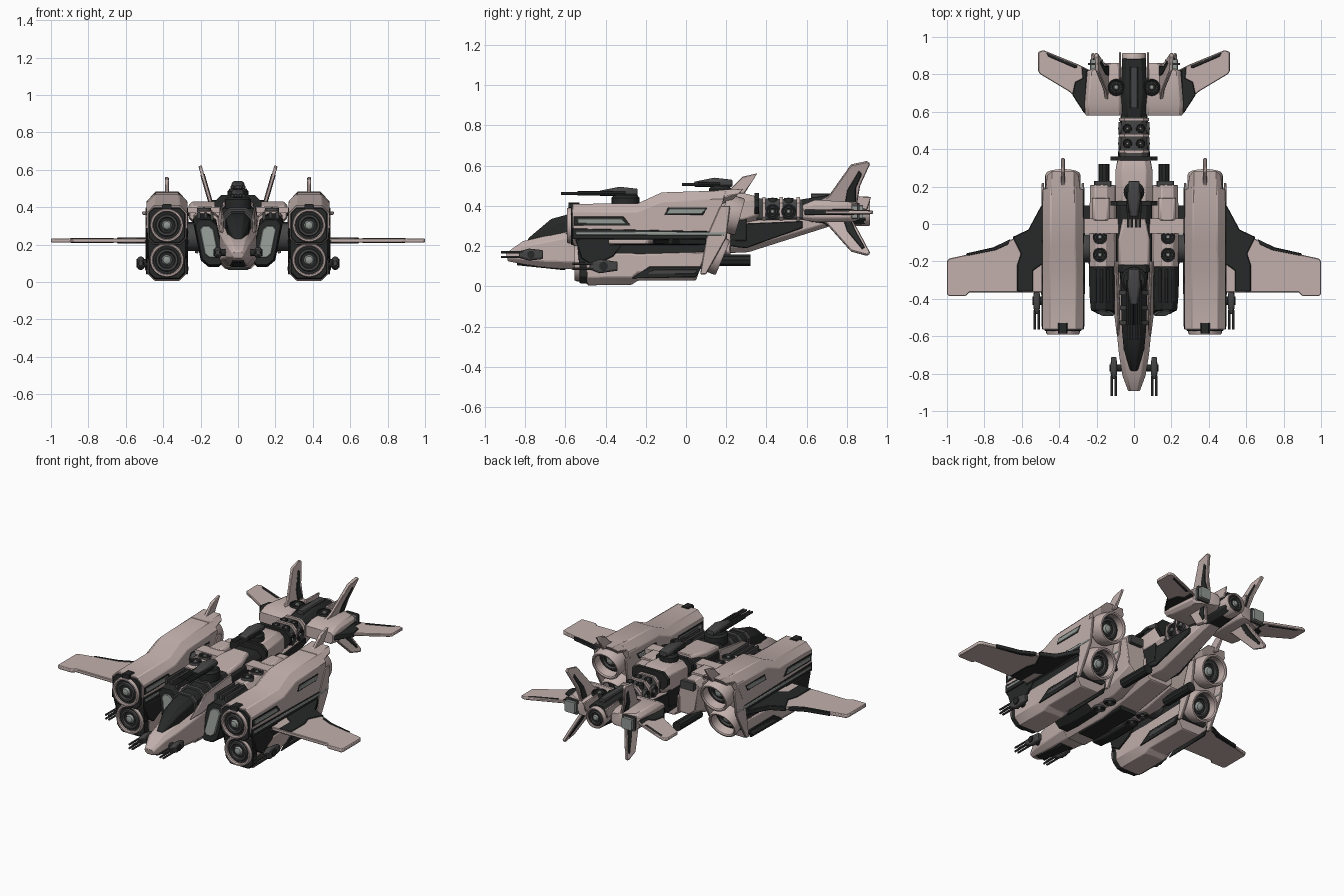
import bpy, bmesh, math
from mathutils import Vector

def material(name, c):
    m = bpy.data.materials.new(name)
    m.diffuse_color = (*c, 1)
    return m
TAN = material("tan_armour", (0.54, 0.435, 0.415))
DARK = material("dark_panel", (0.02, 0.021, 0.021))
STEEL = material("gunmetal", (0.06, 0.06, 0.06))
GREY = material("pale_grey", (0.29, 0.32, 0.30))

def finish(name, bm, mat, mirror, bevel=0):
    bmesh.ops.recalc_face_normals(bm, faces=bm.faces)
    for f in bm.faces: f.smooth = True
    for e in bm.edges:
        e.smooth = len(e.link_faces) == 2 and e.calc_face_angle(0) < math.radians(31)
    me = bpy.data.meshes.new(name)
    bm.to_mesh(me); bm.free()
    me.materials.append(mat)
    ob = bpy.data.objects.new(name, me)
    bpy.context.collection.objects.link(ob)
    if bevel:
        b = ob.modifiers.new("bevel", 'BEVEL')
        b.width, b.segments = bevel, 1
    if mirror: ob.modifiers.new("mirror", 'MIRROR')
    return ob

def loft(name, secs, mat, mirror=True, bevel=0.004, lean=0):
    """Sections (y_bottom, y_top, x0, x1, z0, z1, chamfer) joined along y; lean shifts x with height."""
    bm, rings = bmesh.new(), []
    for yb, yt, x0, x1, z0, z1, c in secs:
        p = [(x0+c, z0), (x1-c, z0), (x1, z0+c), (x1, z1-c), (x1-c, z1), (x0+c, z1), (x0, z1-c), (x0, z0+c)]
        rings.append([bm.verts.new((x+lean*(z-.3), yb+(yt-yb)*(z-z0)/(z1-z0), z)) for x, z in p])
    for a, b in zip(rings, rings[1:]):
        for i in range(8):
            bm.faces.new((a[i], a[(i+1) % 8], b[(i+1) % 8], b[i]))
    bm.faces.new(rings[0]); bm.faces.new(rings[-1])
    return finish(name, bm, mat, mirror, bevel)

def box(name, x0, x1, y0, y1, z0, z1, mat, mirror=True, c=0.006):
    return loft(name, [(y, y, x0, x1, z0, z1, c) for y in (y0, y1)], mat, mirror, 0)

def plate(name, pts, t, mat, mirror=True, bevel=0.004):
    """Flat outline in space, thickened both ways."""
    bm = bmesh.new()
    f = bm.faces.new([bm.verts.new(p) for p in pts])
    f.normal_update()
    n = f.normal.copy()
    bmesh.ops.translate(bm, verts=bm.verts, vec=-n*t/2)
    g = bmesh.ops.extrude_face_region(bm, geom=[f], use_keep_orig=True)['geom']
    bmesh.ops.translate(bm, verts=[v for v in g if isinstance(v, bmesh.types.BMVert)], vec=n*t)
    return finish(name, bm, mat, mirror, bevel)

def lathe(name, prof, org, axis, mat, mirror=True, n=28):
    """Profile (radius, distance) turned about axis; closed where radius is 0."""
    bm, rings = bmesh.new(), []
    rot = Vector((0, 0, 1)).rotation_difference(Vector(axis)).to_matrix()
    for r, t in prof:
        k = n if r > 0 else 1
        rings.append([bm.verts.new(Vector(org) + rot @ Vector((r*math.cos(math.tau*i/n), r*math.sin(math.tau*i/n), t))) for i in range(k)])
    for a, b in zip(rings, rings[1:]):
        for i in range(n):
            j = (i+1) % n
            q = list(dict.fromkeys([a[i % len(a)], a[j % len(a)], b[j % len(b)], b[i % len(b)]]))
            if len(q) > 2: bm.faces.new(q)
    return finish(name, bm, mat, mirror)

def rod(name, p, q, r, mat, mirror=True, n=12):
    d = Vector(q)-Vector(p)
    return lathe(name, [(0, 0), (r, 0), (r, d.length), (0, d.length)], p, d, mat, mirror, n)

def fan(name, org, axis, r, mirror=True, rim=TAN, deep=-.002):
    """Engine mouth: rim, disc, inner ring and hub; deep sets the recess."""
    h = r*.14
    lathe(name+"_rim", [(r*.8, -deep), (r*.8, h), (r*.86, h*1.5), (r*.95, h*1.5), (r, h*.7), (r, -.07)], org, axis, rim, mirror)
    lathe(name+"_disc", [(r*.82, -deep), (0, -deep)], org, axis, DARK, mirror)
    lathe(name+"_ring", [(r*.66, -deep), (r*.62, h-deep), (r*.5, h-deep), (r*.45, -deep)], org, axis, STEEL, mirror)
    lathe(name+"_hub", [(r*.3, -deep), (r*.22, h-deep), (r*.1, h*1.4-deep), (0, h*1.4-deep)], org, axis, GREY, mirror)

# Engine nacelles: upper hull, dark core, lower hull
loft("nacelle_upper", [(-.56, -.565, .27, .49, .2, .41, .04), (-.24, -.24, .27, .49, .2, .412, .04),
     (-.12, -.12, .27, .49, .2, .467, .045), (.12, .2, .27, .49, .2, .477, .045)], TAN)
loft("nacelle_rear_cowl", [(.16, .16, .285, .475, .4, .479, .035), (.23, .285, .295, .465, .43, .484, .025)], TAN)
loft("nacelle_core", [(-.53, -.55, .278, .482, .1, .3, .02), (.07, .12, .278, .482, .08, .3, .02)], DARK)
loft("nacelle_lower", [(-.49, -.50, .275, .485, .005, .2, .04), (-.27, -.27, .275, .485, .008, .2, .04),
     (-.24, -.24, .272, .488, .028, .2, .045), (.05, .11, .272, .488, .03, .21, .045)], TAN)
loft("upper_intake_frame", [(-.572, -.572, .282, .478, .207, .398, .03), (-.55, -.55, .28, .48, .205, .40, .03)], DARK)
loft("lower_intake_frame", [(-.53, -.53, .282, .478, .016, .213, .035), (-.48, -.48, .28, .48, .012, .215, .035)], DARK)
box("nacelle_nose_cap", .355, .405, -.585, -.53, .385, .418, DARK)
fan("upper_intake", (.38, -.572, .303), (0, -1, 0), .09)
fan("lower_intake", (.38, -.534, .117), (0, -1, 0), .092)
fan("upper_nozzle", (.38, .25, .35), (0, 1, -.28), .095, deep=.04)
fan("lower_nozzle", (.38, .165, .15), (0, 1, -.42), .095, deep=.04)
plate("nacelle_fin", [(.38, .17, .47), (.38, .22, .485), (.38, .28, .545), (.38, .355, .562), (.38, .29, .46)], .02, TAN)
# Nacelle side trim, both flanks
for side, x in (("outer", .487), ("inner", .273)):
    def panel(name, pts, t, mat): plate(side+"_"+name, [(x, y, z) for y, z in pts], t, mat)
    panel("stripe_base", [(-.565, .235), (-.565, .29), (.15, .275), (.14, .235)], .01, DARK)
    panel("stripe", [(-.55, .255), (-.55, .275), (.2, .27), (.19, .25)], .016, GREY)
    panel("front_window_frame", [(-.56, .3), (-.56, .35), (-.31, .35), (-.27, .3)], .01, DARK)
    panel("front_window", [(-.54, .31), (-.54, .34), (-.32, .34), (-.295, .31)], .015, GREY)
    panel("rear_window_frame", [(-.11, .352), (-.09, .395), (.11, .395), (.085, .352)], .01, DARK)
    panel("rear_window", [(-.1, .358), (-.085, .388), (.1, .388), (.08, .358)], .014, GREY)
    panel("cheek", [(-.55, .235), (-.3, .235), (-.36, .15), (-.46, .1), (-.52, .14)], .012, DARK)
    panel("rail", [(-.38, .205), (-.37, .225), (.1, .225), (.07, .205)], .022, STEEL)
    panel("belly_panel", [(-.27, .04), (-.18, .1), (.08, .1), (.05, .045)], .012, DARK)
    panel("belly_rib", [(-.2, .06), (-.16, .085), (.06, .085), (.045, .06)], .018, STEEL)
    panel("rear_brace", [(.07, .06), (.1, .06), (.2, .24), (.22, .4), (.17, .4), (.1, .24)], .014, TAN)

# Main wings
W = .222
plate("wing", [(.48, .0, W), (.6, -.06, W), (.64, -.075, W), (.74, -.13, W), (.99, -.185, W), (1, -.2, W),
      (1, -.375, W), (.99, -.385, W), (.9, -.385, W), (.88, -.365, W), (.48, -.365, W)], .022, TAN)
plate("wing_root", [(.47, .1, W), (.495, .1, W), (.565, -.03, W), (.65, -.07, W), (.605, -.16, W), (.625, -.22, W),
      (.625, -.362, W), (.54, -.362, W), (.54, -.25, W), (.47, -.2, W)], .03, DARK)
plate("wing_flap", [(.66, -.08, W), (.75, -.124, W), (.9, -.158, W), (.89, -.172, W), (.74, -.142, W), (.67, -.11, W)], .026, DARK)

# Guns beside the lower nacelles and nose
def gun(name, x, y, z, length, s):
    loft(name+"_body", [(y, y, x-.014, x+.014, z-.016, z+.016, .006), (y+.05, y+.05, x-.018, x+.018, z-.035*s, z+.035*s, .008),
         (y+.14*s, y+.14*s, x-.015, x+.015, z-.022, z+.022, .006)], STEEL)
    rod(name+"_pivot", (x-.05, y+.07*s, z), (x+.024, y+.07*s, z), .022*s, DARK)
    for i, (dx, dz) in enumerate(((-.011, .012), (.011, .012), (-.011, -.012), (.011, -.012))):
        rod(f"{name}_barrel_{i}", (x+dx, y-length, z+dz), (x+dx, y+.02, z+dz), .006, STEEL, n=8)
gun("flank_gun", .52, -.48, .1, .085, 1)
gun("nose_gun", .108, -.83, .158, .09, .85)

# Forward fuselage and cockpit
loft("nose", [(-.885, -.895, -.032, .032, .125, .165, .012), (-.81, -.81, -.062, .062, .11, .225, .025),
     (-.7, -.7, -.08, .08, .095, .25, .03), (-.5, -.5, -.1, .1, .08, .3, .04), (-.2, -.2, -.1, .1, .08, .38, .04)], TAN, False)
loft("chin_strip", [(-.84, -.84, -.03, .03, .105, .13, .008), (-.6, -.6, -.05, .05, .08, .12, .01)], DARK, False)
loft("canopy", [(-.785, -.785, -.02, .02, .2, .238, .008), (-.67, -.67, -.055, .055, .2, .335, .028),
     (-.56, -.56, -.065, .065, .22, .365, .03), (-.25, -.25, -.075, .075, .25, .4, .03)], DARK, False)
for i, y in enumerate((-.54, -.46, -.38)):
    box(f"canopy_rib_{i}", -.078, .078, y, y+.025, .26, .375+.012*i, STEEL, False, .034)
plate("canopy_rail", [(.085, -.6, .26), (.08, -.45, .36), (.09, -.2, .4), (.1, -.2, .33), (.1, -.5, .27)], .014, TAN)

# Side pods leaning outward: dark intakes in front, tan lift-fan housings behind
L = .2
loft("intake_pod", [(-.485, -.46, .11, .23, .09, .335, .03), (-.38, -.38, .11, .236, .08, .35, .035), (-.2, -.2, .11, .236, .085, .37, .035)], DARK, lean=L)
loft("intake_grille", [(-.493, -.468, .135, .208, .13, .3, .02), (-.46, -.44, .135, .208, .13, .3, .02)], GREY, lean=L)
for i, x in enumerate((.13, .165, .2)):
    box(f"pod_fin_{i}", x, x+.018, -.42, -.24, .3, .375, STEEL)
loft("fan_housing", [(-.23, -.23, .095, .228, .1, .38, .035), (.0, .0, .095, .228, .1, .39, .035), (.2, .21, .095, .225, .16, .39, .035)], TAN, lean=L)
for i, y in enumerate((-.165, -.07)):
    fan(f"top_fan_{i}", (.182, y, .388), (0, 0, 1), .038, rim=STEEL)
    fan(f"belly_fan_{i}", (.122, y, .098), (0, 0, -1), .036, rim=STEEL)
loft("rear_shoulder", [(.02, .02, .13, .225, .36, .405, .012), (.14, .14, .13, .225, .36, .405, .012)], TAN)
box("shoulder_slot", .12, .215, .2, .23, .33, .38, STEEL)
rod("under_exhaust", (.16, .1, .13), (.16, .32, .13), .03, DARK, n=10)
rod("nacelle_pylon", (.2, -.13, .24), (.29, -.13, .24), .075, STEEL, n=16)
box("nacelle_strut", .18, .29, -.02, .1, .2, .32, DARK)
box("cross_beam", -.27, .27, -.05, .03, .37, .4, TAN, False)
loft("belly_keel", [(-.52, -.52, -.09, .09, .075, .2, .03), (-.2, -.2, -.1, .1, .07, .2, .03), (.22, .22, -.1, .1, .14, .3, .03)], TAN, False)
box("belly_hatch", -.06, .06, -.42, -.05, .065, .09, DARK, False)

# Spine
loft("spine", [(-.26, -.26, -.095, .095, .2, .41, .03), (.3, .3, -.095, .095, .2, .43, .03)], DARK, False)
loft("spine_hatch", [(-.22, -.22, -.085, .085, .38, .415, .01), (-.08, -.08, -.085, .085, .38, .43, .01), (.03, .03, -.06, .06, .38, .44, .01)], TAN, False)
loft("spine_rear_armour", [(.12, .12, -.1, .1, .3, .45, .035), (.28, .28, -.1, .1, .3, .465, .035), (.37, .34, -.085, .085, .33, .45, .03)], TAN, False)
for i, y in enumerate((.1, .34)):
    box(f"spine_band_{i}", -.125, .125, y, y+.022, .36, .465, DARK, False, .035)

# Turrets on top
def turret(name, y, z, r, tip):
    lathe(name+"_base", [(0, -.05), (r, -.05), (r, 0), (r*.8, .015), (0, .015)], (0, y, z), (0, 0, 1), DARK, False, 20)
    loft(name+"_head", [(y-.13, y-.13, -.022, .022, z+.01, z+.035, .006), (y-.03, y-.03, -.035, .035, z+.01, z+.055, .012),
         (y+.06, y+.06, -.03, .03, z+.01, z+.045, .01)], STEEL, False)
    for i, dx in enumerate((.012, .03)):
        rod(f"{name}_barrel_{i}", (dx, tip, z+.022), (dx, y, z+.022), .007, STEEL, n=8)
        rod(f"{name}_sleeve_{i}", (dx, tip+.08, z+.022), (dx, y, z+.022), .011, DARK, n=8)
turret("front_turret", -.3, .44, .07, -.62)
turret("rear_turret", .17, .485, .055, -.02)

# Tail boom
loft("boom", [(.3, .3, -.075, .075, .31, .44, .03), (.62, .62, -.065, .065, .31, .43, .03)], STEEL, False)
loft("boom_keel", [(.2, .2, -.085, .085, .165, .34, .03), (.31, .31, -.08, .08, .17, .34, .03), (.72, .72, -.055, .055, .3, .36, .02)], TAN, False)
plate("boom_keel_panel", [(.087, .21, .2), (.087, .22, .31), (.066, .58, .325), (.066, .58, .29), (.084, .3, .19)], .012, DARK)
for i, y in enumerate((.43, .51)):
    fan(f"boom_vent_{i}", (.076, y, .372), (1, 0, 0), .036, rim=STEEL)
    fan(f"boom_top_vent_{i}", (.035, y, .435), (0, 0, 1), .024, rim=DARK)
for i, y in enumerate((.38, .465, .55)):
    box(f"boom_band_{i}", -.08, .08, y, y+.016, .315, .445, TAN, False, .03)

# Tail block
loft("tail_block", [(.58, .58, .06, .26, .33, .405, .015), (.64, .64, .06, .265, .32, .43, .02), (.82, .82, .06, .25, .32, .42, .02), (.86, .86, .075, .15, .33, .41, .02)], TAN)
loft("tail_core", [(.56, .56, -.06, .06, .3, .43, .025), (.7, .7, -.07, .07, .3, .452, .025), (.9, .88, -.06, .06, .31, .44, .025)], DARK, False)
box("tail_core_spine", -.022, .022, .62, .84, .43, .462, STEEL, False)
plate("tail_core_rail", [(.075, .76, .4), (.075, .78, .45), (.075, .92, .445), (.075, .9, .38)], .012, TAN)
fan("tail_fan", (.095, .73, .43), (0, 0, 1), .045, rim=DARK)
fan("tail_nozzle", (0, .9, .365), (0, 1, 0), .065, False)
box("tail_thruster", .165, .235, .8, .88, .335, .405, GREY)
box("tail_thruster_cap", .155, .245, .85, .862, .325, .415, STEEL)
plate("tail_side_slot", [(.257, .6, .362), (.257, .61, .385), (.25, .82, .385), (.25, .82, .362)], .014, DARK)

# Six tail fins: steep upper pair, level side pair, steep lower pair
def upper(y, z): return (.145+(z-.42)*.29, y, z)
plate("upper_fin", [upper(*p) for p in ((.63, .41), (.71, .45), (.82, .605), (.9, .622), (.915, .61), (.865, .5), (.85, .41))], .018, TAN)
plate("upper_fin_flap", [upper(*p) for p in ((.79, .42), (.8, .48), (.86, .58), (.875, .56), (.845, .49), (.845, .42))], .024, DARK)
def lower(y, z): return (.15+(.33-z)*.42, y, z)
plate("lower_fin", [lower(*p) for p in ((.66, .34), (.7, .31), (.82, .175), (.9, .153), (.915, .165), (.86, .27), (.82, .34))], .018, TAN)
plate("lower_fin_flap", [lower(*p) for p in ((.78, .33), (.8, .27), (.875, .18), (.89, .19), (.845, .27), (.82, .33))], .024, DARK)
S = .368
plate("side_fin", [(x, y, S) for x, y in ((.23, .62), (.3, .67), (.35, .71), (.5, .8), (.512, .815), (.512, .92), (.485, .93), (.29, .85), (.23, .82))], .018, TAN)
plate("side_fin_root", [(x, y, S) for x, y in ((.24, .58), (.265, .59), (.33, .69), (.315, .76), (.275, .78), (.28, .84), (.24, .82))], .028, DARK)
plate("side_fin_flap", [(x, y, S) for x, y in ((.3, .845), (.47, .918), (.46, .895), (.31, .83))], .024, DARK)
